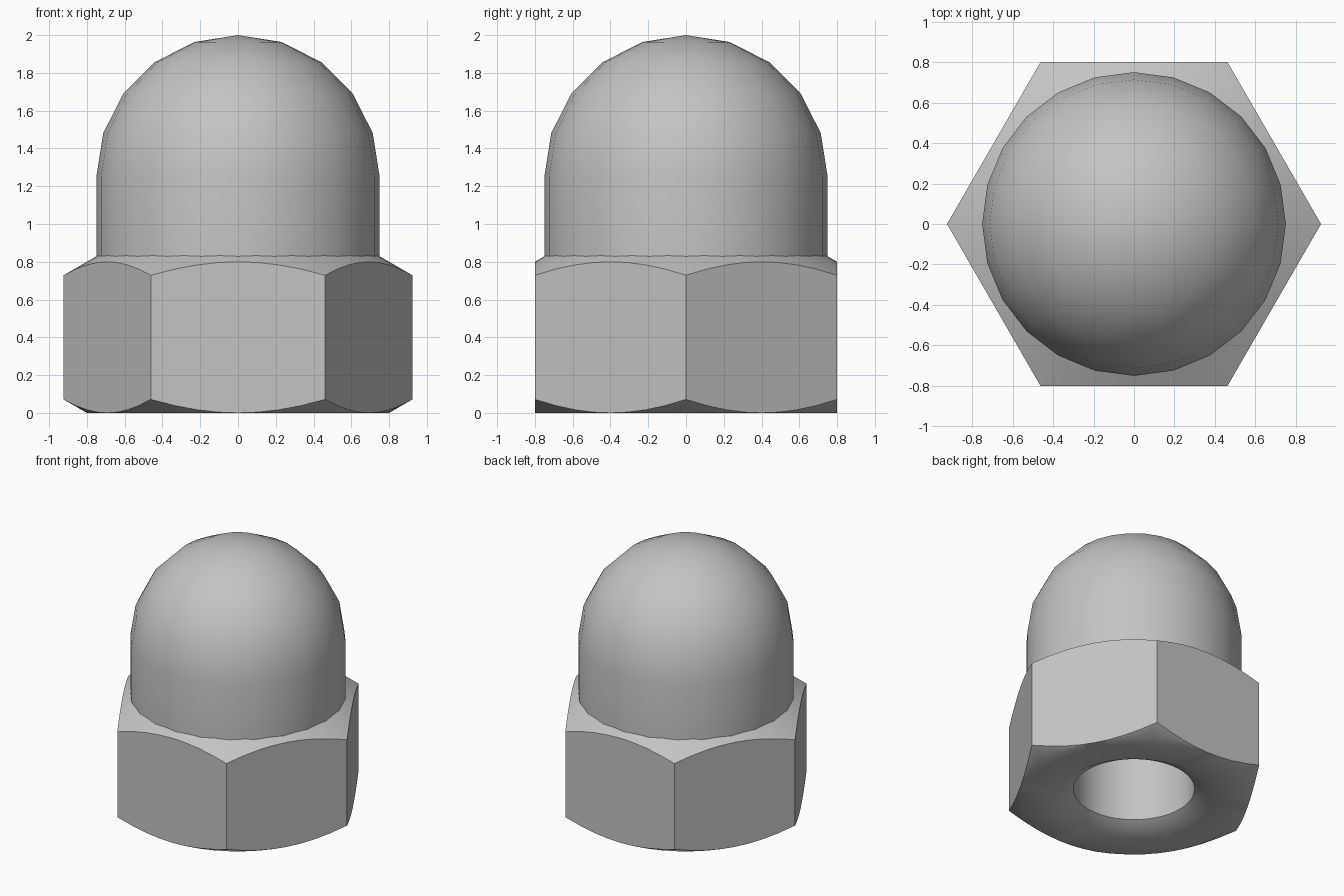
import bpy
import bmesh
from math import sin, cos, pi, radians, tan

if "Cube" in bpy.data.objects:
    bpy.data.objects.remove(bpy.data.objects["Cube"])

# One plain steel grey for the whole nut
steel = bpy.data.materials.new("steel_grey")
steel.use_nodes = True
steel.diffuse_color = (0.55, 0.55, 0.55, 1)
steel.node_tree.nodes["Principled BSDF"].inputs["Base Color"].default_value = steel.diffuse_color

APOTHEM, NUT_HEIGHT = 0.8, 0.8
DOME_RADIUS, DOME_CENTRE = 0.75, 1.25
HOLE_RADIUS, HOLE_TOP = 0.42, 1.3
SLOPE = tan(radians(30))


def hex_radius(a):
    """Distance from the axis to a hexagon with corners on the x axis."""
    return APOTHEM / cos(a % (pi / 3) - pi / 6)


def loft(name, rings, sides):
    """Skin rings given as functions angle -> (radius, height)."""
    bm = bmesh.new()
    angles = [2 * pi * i / sides for i in range(sides)]
    loops = []
    for ring in rings:
        loop = []
        for a in angles:
            r, z = ring(a)
            loop.append(bm.verts.new((r * cos(a), r * sin(a), z)))
        loops.append(loop)
    for low, high in zip(loops, loops[1:]):
        for i in range(sides):
            j = (i + 1) % sides
            bm.faces.new((low[i], low[j], high[j], high[i]))
    bmesh.ops.remove_doubles(bm, verts=bm.verts[:], dist=0.0005)
    mesh = bpy.data.meshes.new(name)
    bm.to_mesh(mesh)
    bm.free()
    mesh.materials.append(steel)
    obj = bpy.data.objects.new(name, mesh)
    bpy.context.collection.objects.link(obj)
    bpy.ops.object.select_all(action="DESELECT")
    obj.select_set(True)
    bpy.context.view_layer.objects.active = obj
    bpy.ops.object.shade_smooth_by_angle(angle=radians(35))
    return obj


def circle(r, z):
    return lambda a: (r, z)


# Hexagonal body with blind hole, countersink and chamfered corners
countersink = 0.06
loft("hex_body", [
    circle(0, HOLE_TOP),
    circle(HOLE_RADIUS, HOLE_TOP),
    circle(HOLE_RADIUS, countersink),
    circle(HOLE_RADIUS + countersink / SLOPE, 0),
    circle(APOTHEM, 0),
    lambda a: (hex_radius(a), (hex_radius(a) - APOTHEM) * SLOPE),
    lambda a: (hex_radius(a), NUT_HEIGHT - (hex_radius(a) - APOTHEM) * SLOPE),
    circle(0.7, NUT_HEIGHT + (APOTHEM - 0.7) * SLOPE),
], 48)

# Domed cap: short cylinder with a hemisphere
steps = 5
arc = [pi / 2 * i / steps for i in range(steps + 1)]
loft("domed_cap", [circle(DOME_RADIUS, 0.825)] + [
    circle(DOME_RADIUS * cos(t), DOME_CENTRE + DOME_RADIUS * sin(t)) for t in arc
], 24)
